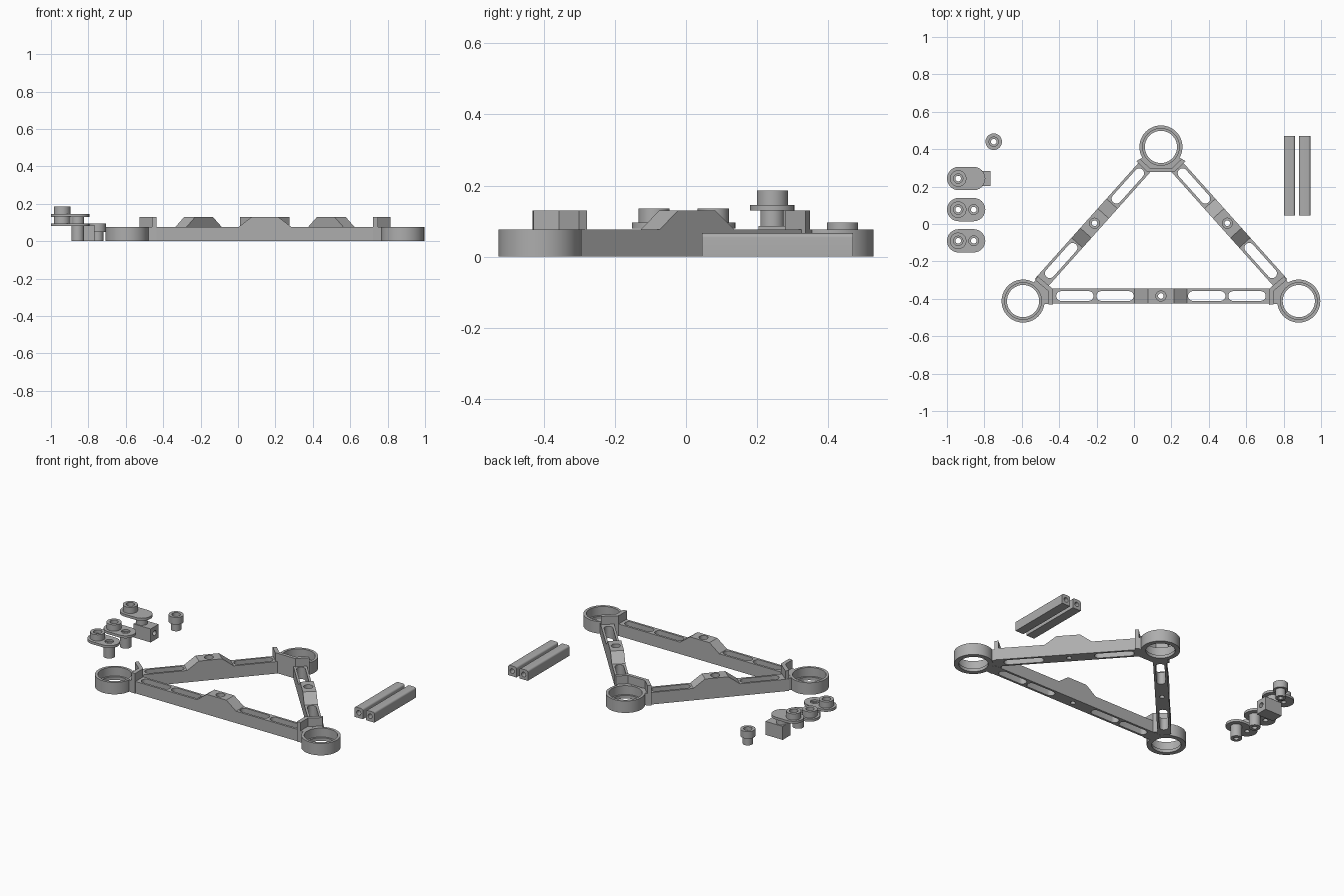
import bpy, bmesh, math
from mathutils import Matrix, Vector

if "Cube" in bpy.data.objects:
    bpy.data.objects.remove(bpy.data.objects["Cube"])

grey = bpy.data.materials.new("machined_grey")
grey.use_nodes = True
grey.diffuse_color = (0.42, 0.42, 0.42, 1)
grey.node_tree.nodes["Principled BSDF"].inputs["Base Color"].default_value = (0.42, 0.42, 0.42, 1)

CX = 0.144          # symmetry line of the frame
FRAME_H = 0.077
TALL = 0.13
RING_Y = 0.412
RING_L = Vector((-0.593, -RING_Y))


def finish(name, bm, matrix=None):
    if matrix:
        bm.transform(matrix)
    bmesh.ops.recalc_face_normals(bm, faces=bm.faces)
    mesh = bpy.data.meshes.new(name)
    bm.to_mesh(mesh)
    bm.free()
    mesh.materials.append(grey)
    obj = bpy.data.objects.new(name, mesh)
    bpy.context.collection.objects.link(obj)
    return obj


def prism(name, pts, z0, z1, matrix=None):
    bm = bmesh.new()
    base = bm.faces.new([bm.verts.new((p[0], p[1], z0)) for p in pts])
    top = bmesh.ops.extrude_face_region(bm, geom=[base])["geom"]
    verts = [g for g in top if isinstance(g, bmesh.types.BMVert)]
    bmesh.ops.translate(bm, verts=verts, vec=(0, 0, z1 - z0))
    return finish(name, bm, matrix)


def lathe(name, profile, x, y, n=48):
    # closed (radius, z) profile turned about a vertical axis
    bm = bmesh.new()
    rings = [[bm.verts.new((x + r * math.cos(i * math.tau / n),
                            y + r * math.sin(i * math.tau / n), z))
              for r, z in profile] for i in range(n)]
    k = len(profile)
    for i in range(n):
        a, b = rings[i], rings[(i + 1) % n]
        for j in range(k):
            bm.faces.new((a[j], b[j], b[(j + 1) % k], a[(j + 1) % k]))
    return finish(name, bm)


def stadium(x0, x1, y, r, n=12):
    pts = []
    for cx, start in ((x1 - r, -math.pi / 2), (x0 + r, math.pi / 2)):
        for i in range(n + 1):
            a = start + i * math.pi / n
            pts.append((cx + r * math.cos(a), y + r * math.sin(a)))
    return pts


def circle(x, y, r, n=32):
    return [(x + r * math.cos(i * math.tau / n), y + r * math.sin(i * math.tau / n)) for i in range(n)]


def cut(obj, cutters):
    for c in cutters:
        c.hide_render = True
        mod = obj.modifiers.new("cut", "BOOLEAN")
        mod.operation, mod.solver, mod.object = "DIFFERENCE", "EXACT", c
    bpy.context.view_layer.update()
    result = obj.evaluated_get(bpy.context.evaluated_depsgraph_get())
    mesh = bpy.data.meshes.new_from_object(result)
    obj.modifiers.clear()
    obj.data = mesh
    for c in cutters:
        bpy.data.objects.remove(c)


def mirrored(pts):
    return [(2 * CX - x, y) for x, y in pts]


# Corner: stepped ring, neck and tall bent wall
def corner(name, centre, wall):
    x, y = centre
    lathe(name + "_ring", [(0.086, 0), (0.115, 0), (0.115, FRAME_H), (0.098, FRAME_H),
                           (0.098, 0.02), (0.086, 0.02)], x, y, 64)
    c = Vector(centre)
    outer = [Vector(p) for p in wall]
    inner = [c + (p - c) * 0.84 for p in reversed(outer)]
    for part, pts, top in (("neck", outer + [c], FRAME_H - 0.001), ("wall", outer + inner, TALL)):
        obj = prism(name + "_" + part, pts, 0.001, top)
        cut(obj, [prism("bore", circle(x, y, 0.1, 64), -0.1, 0.3)])


left_wall = [(-0.435, -0.432), (-0.435, -0.346), (-0.515, -0.279)]
top_half = [(0.012, 0.336), (0.072, 0.278)]
corner("right_corner", tuple(RING_L), left_wall)
corner("left_corner", mirrored([RING_L])[0], mirrored(left_wall))
corner("rear_corner", (CX, RING_Y), top_half + mirrored(top_half)[::-1])


# Bar: raised middle, pilot hole with counterbore and long slots
def bar(name, x, y, angle, half, slots):
    place = Matrix.Translation((x, y, 0)) @ Matrix.Rotation(angle, 4, "Z")
    side = [(half, 0), (half, FRAME_H), (0.14, FRAME_H), (0.07, TALL)]
    profile = side + [(-u, z) for u, z in reversed(side)]
    obj = prism(name, profile, -0.04, 0.04, place @ Matrix.Rotation(math.pi / 2, 4, "X"))
    cutters = [prism("hole", circle(0, 0, 0.015), -0.1, 0.3, place),
               prism("counterbore", circle(0, 0, 0.027), TALL - 0.03, 0.3, place)]
    for a, b in slots:
        for s in (-1, 1):
            lo, hi = sorted((a * s, b * s))
            cutters.append(prism("slot", stadium(lo, hi, 0, 0.026), -0.1, 0.3, place))
    cut(obj, cutters)


tilt = math.atan2(2 * RING_Y, CX - RING_L.x)
bar("front_bar", CX, -0.385, 0, 0.635, [(0.145, 0.345), (0.36, 0.56)])
for name, x, a in (("right_bar", -0.211, tilt), ("left_bar", 2 * CX + 0.211, -tilt)):
    bar(name, x, 0.004, a, 0.435, [(0.15, 0.385)])


# Bored square rods with rounded top edges
def rod(name, x, width=0.06, height=0.066, r=0.012):
    w = width / 2
    section = [(-w, 0), (w, 0)]
    for cx, start in ((w - r, 0), (r - w, math.pi / 2)):
        for i in range(6):
            a = start + i * math.pi / 10
            section.append((cx + r * math.cos(a), height - r + r * math.sin(a)))
    place = Matrix.Translation((x, 0.47, 0)) @ Matrix.Rotation(math.pi / 2, 4, "X")
    obj = prism(name, section, 0, 0.425, place)
    cut(obj, [prism("bore", circle(0, height / 2, 0.015), -0.1, 0.6, place)])


rod("inner_rod", 0.831)
rod("outer_rod", 0.913)


def head(name, x, y, z0, z1):
    lathe(name, [(0.015, z0), (0.044, z0), (0.044, z1), (0.025, z1),
                 (0.025, z1 - 0.022), (0.015, z1 - 0.022)], x, y)


def sleeve(name, x, y, z0, z1, r=0.034):
    lathe(name, [(0.015, z0), (r, z0), (r, z1), (0.015, z1)], x, y)


# Clamps: rounded plate, cup head and offset sleeve
HEAD_X, SLEEVE_X = -0.94, -0.857
for name, y, z, base in (("front_clamp", -0.09, 0.08, 0), ("middle_clamp", 0.077, 0.08, 0),
                         ("rear_clamp", 0.243, 0.13, 0.08)):
    plate = prism(name + "_plate", stadium(-1, -0.795, y, 0.0625), z, z + 0.016)
    holes = [prism("hole", circle(HEAD_X, y, 0.015), -0.1, 0.3)]
    if base == 0:
        holes.append(prism("hole", circle(SLEEVE_X, y, 0.026), -0.1, 0.3))
    cut(plate, holes)
    head(name + "_head", HEAD_X, y, z + 0.014, z + 0.056)
    sleeve(name + "_sleeve", SLEEVE_X, y, base, z + 0.004)

# Cross-bored block under the rear clamp
block = prism("clamp_block", [(-0.89, 0.204), (-0.767, 0.204), (-0.767, 0.284), (-0.89, 0.284)], 0, 0.087)
cut(block, [prism("bore", circle(0, 0, 0.016), -0.06, 0.2,
                  Matrix.Translation((-0.82, 0.244, 0.045)) @ Matrix.Rotation(math.pi / 2, 4, "Y"))])

# Loose stud
head("stud_head", -0.75, 0.44, 0.05, 0.096)
sleeve("stud_shank", -0.75, 0.44, 0, 0.052, 0.03)

# Smooth round surfaces, sharp edges kept
for obj in bpy.context.scene.objects:
    obj.select_set(obj.type == "MESH")
bpy.context.view_layer.objects.active = block
bpy.ops.object.shade_smooth_by_angle(angle=math.radians(30))
